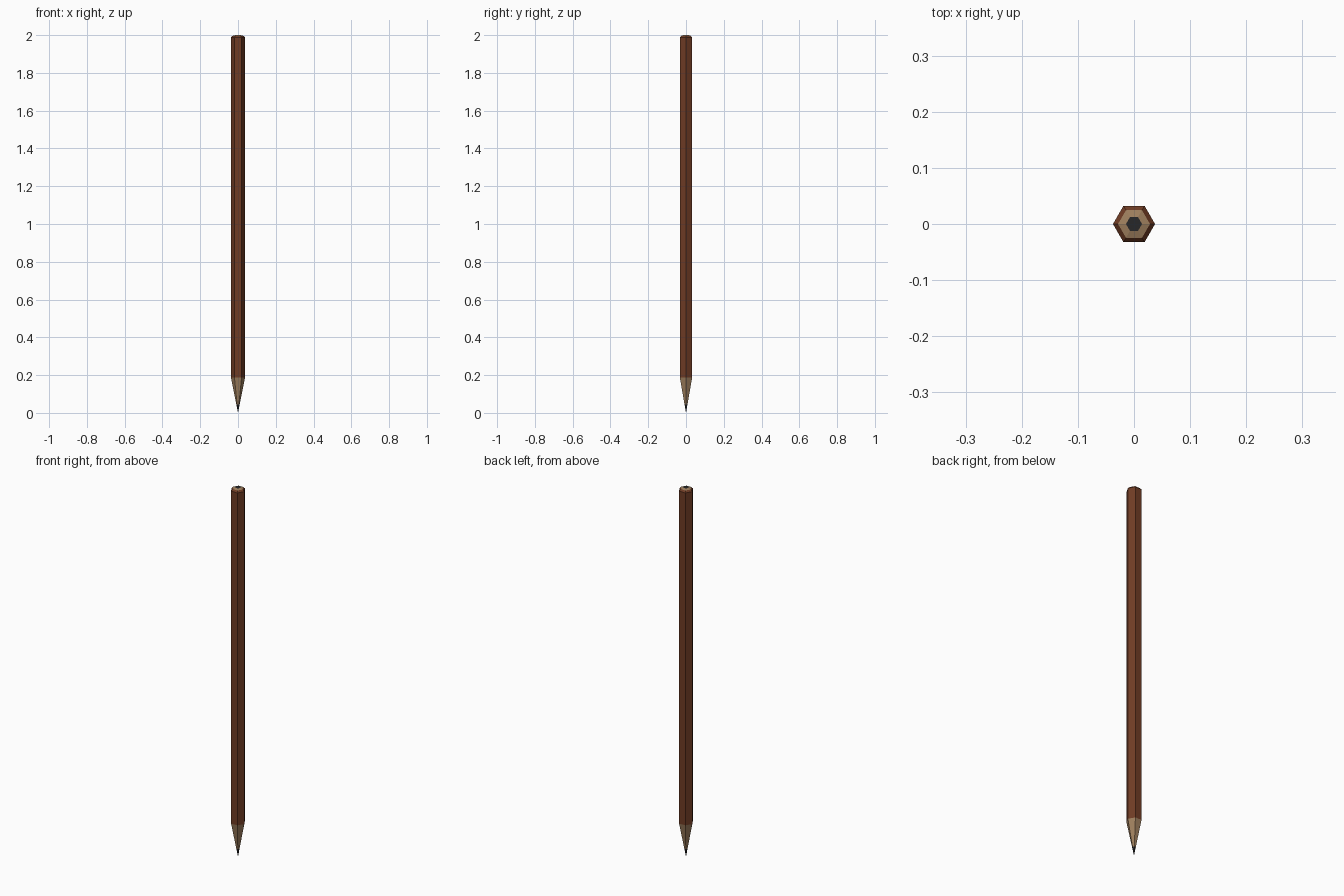
import bpy, bmesh
from math import cos, sin, pi

if "Cube" in bpy.data.objects:
    bpy.data.objects.remove(bpy.data.objects["Cube"])

SIDES = 6


def material(name, color):
    m = bpy.data.materials.new(name)
    m.diffuse_color = (*color, 1)
    m.use_nodes = True
    m.node_tree.nodes["Principled BSDF"].inputs["Base Color"].default_value = m.diffuse_color
    return m


def hex_loft(name, profile, mat):
    """Hexagonal surface through (radius, z) pairs listed bottom to top; radius 0 makes a point."""
    bm = bmesh.new()
    rings = []
    for r, z in profile:
        if r == 0:
            rings.append([bm.verts.new((0, 0, z))] * SIDES)
        else:
            rings.append([bm.verts.new((r * cos(2 * pi * i / SIDES), r * sin(2 * pi * i / SIDES), z))
                          for i in range(SIDES)])
    for low, high in zip(rings, rings[1:]):
        for i in range(SIDES):
            j = (i + 1) % SIDES
            bm.faces.new(dict.fromkeys((low[i], low[j], high[j], high[i])))
    mesh = bpy.data.meshes.new(name)
    bm.to_mesh(mesh)
    bm.free()
    mesh.materials.append(mat)
    obj = bpy.data.objects.new(name, mesh)
    bpy.context.collection.objects.link(obj)
    return obj


paint = material("paint", (0.16, 0.045, 0.018))
wood = material("wood", (0.34, 0.21, 0.11))
graphite = material("graphite", (0.02, 0.02, 0.022))

R = 0.0375       # corner radius of the barrel
CONE = 0.187     # height of the sharpened part
LEAD = 0.045     # height of the exposed lead
r_lead = R * LEAD / CONE

# painted barrel with chamfered end
hex_loft("painted_barrel", [(R, CONE), (R, 1.987), (0.0285, 1.996)], paint)
# sharpened wood and wood ring at the end
hex_loft("sharpened_wood", [(r_lead, LEAD), (R, CONE)], wood)
hex_loft("end_wood", [(0.0285, 1.996), (0.0143, 2.0)], wood)
# lead tip and lead core at the end
hex_loft("lead_tip", [(0, 0), (r_lead, LEAD)], graphite)
hex_loft("lead_end", [(0.0143, 2.0), (0, 2.0)], graphite)
